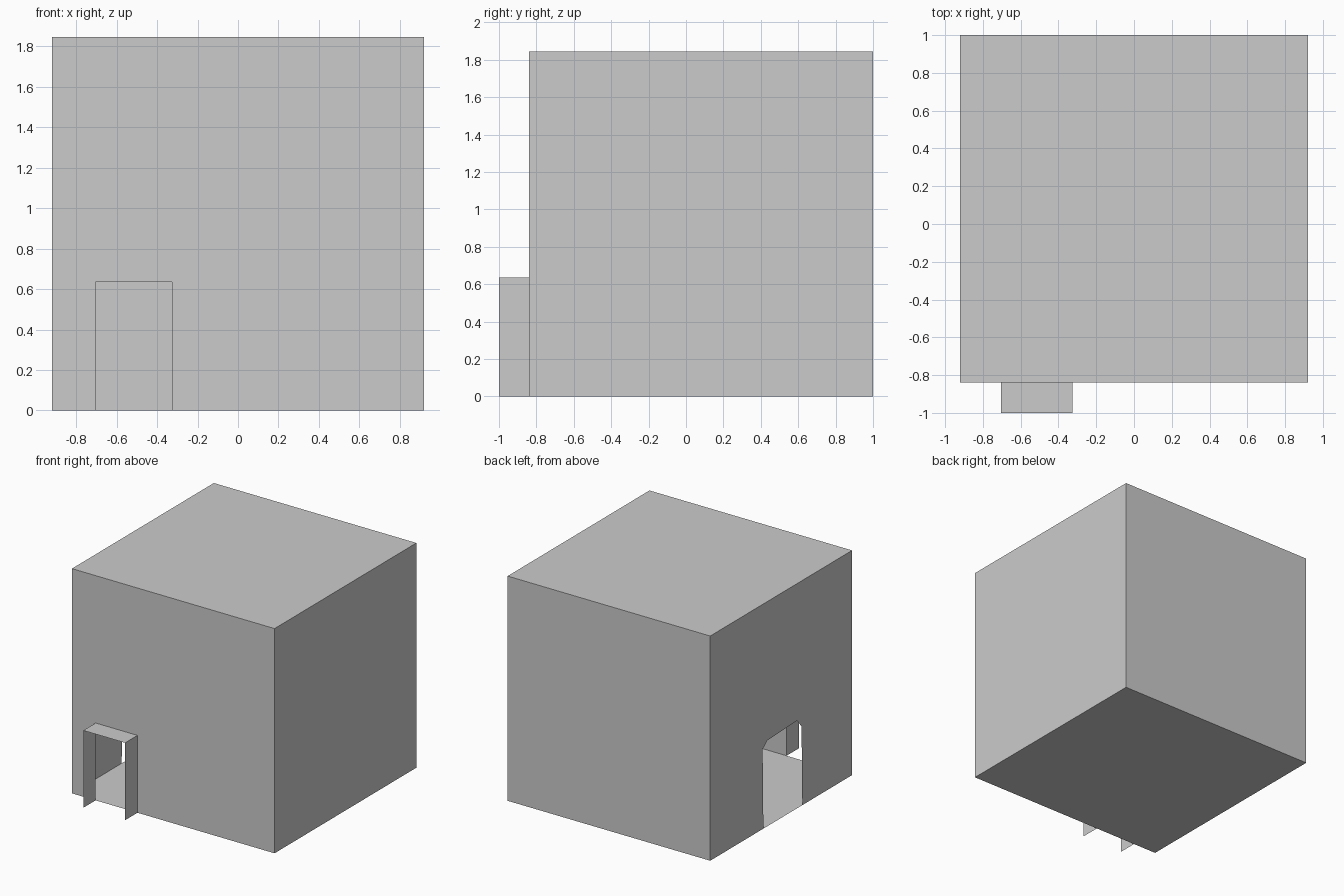
import bpy

if "Cube" in bpy.data.objects:
    bpy.data.objects.remove(bpy.data.objects["Cube"])

X, Y0, Y1, H = 0.92, -0.84, 1.0, 1.845      # room extents
DX0, DX1, DH = -0.705, -0.325, 0.635        # front doorway


def sheet(name, points):
    """One flat thin panel from its outline."""
    mesh = bpy.data.meshes.new(name)
    mesh.from_pydata(points, [], [range(len(points))])
    obj = bpy.data.objects.new(name, mesh)
    bpy.context.collection.objects.link(obj)
    return obj


def wall_outline(a, b, opening):
    """Wall from a to b, with an opening that reaches the floor (listed from a to b)."""
    return [(a, 0)] + opening + [(b, 0), (b, H), (a, H)]


# Floor and roof
for name, z in (("floor", 0), ("roof", H)):
    corners = [(-X, Y0, z), (X, Y0, z), (X, Y1, z), (-X, Y1, z)]
    sheet(name, corners if z else corners[::-1])

# Plain back and right walls
sheet("back_wall", [(X, Y1, 0), (-X, Y1, 0), (-X, Y1, H), (X, Y1, H)])
sheet("right_wall", [(X, Y0, 0), (X, Y1, 0), (X, Y1, H), (X, Y0, H)])

# Front wall with rectangular doorway
door = [(DX0, 0), (DX0, DH), (DX1, DH), (DX1, 0)]
sheet("front_wall", [(x, Y0, z) for x, z in wall_outline(-X, X, door)])

# Left wall with uneven, chamfered archway
arch = [(0.31, 0), (0.32, 0.655), (0.257, 0.705),
        (-0.125, 0.72), (-0.185, 0.65), (-0.195, 0)]
sheet("left_wall", [(-X, y, z) for y, z in wall_outline(Y1, Y0, arch)])

# Porch: two side panels and a flat canopy, open at the front and bottom
for name, x in (("porch_left_side", DX0), ("porch_right_side", DX1)):
    side = [(x, -1, 0), (x, Y0, 0), (x, Y0, DH), (x, -1, DH)]
    sheet(name, side if x == DX1 else side[::-1])
sheet("porch_canopy", [(DX0, -1, DH), (DX1, -1, DH), (DX1, Y0, DH), (DX0, Y0, DH)])
